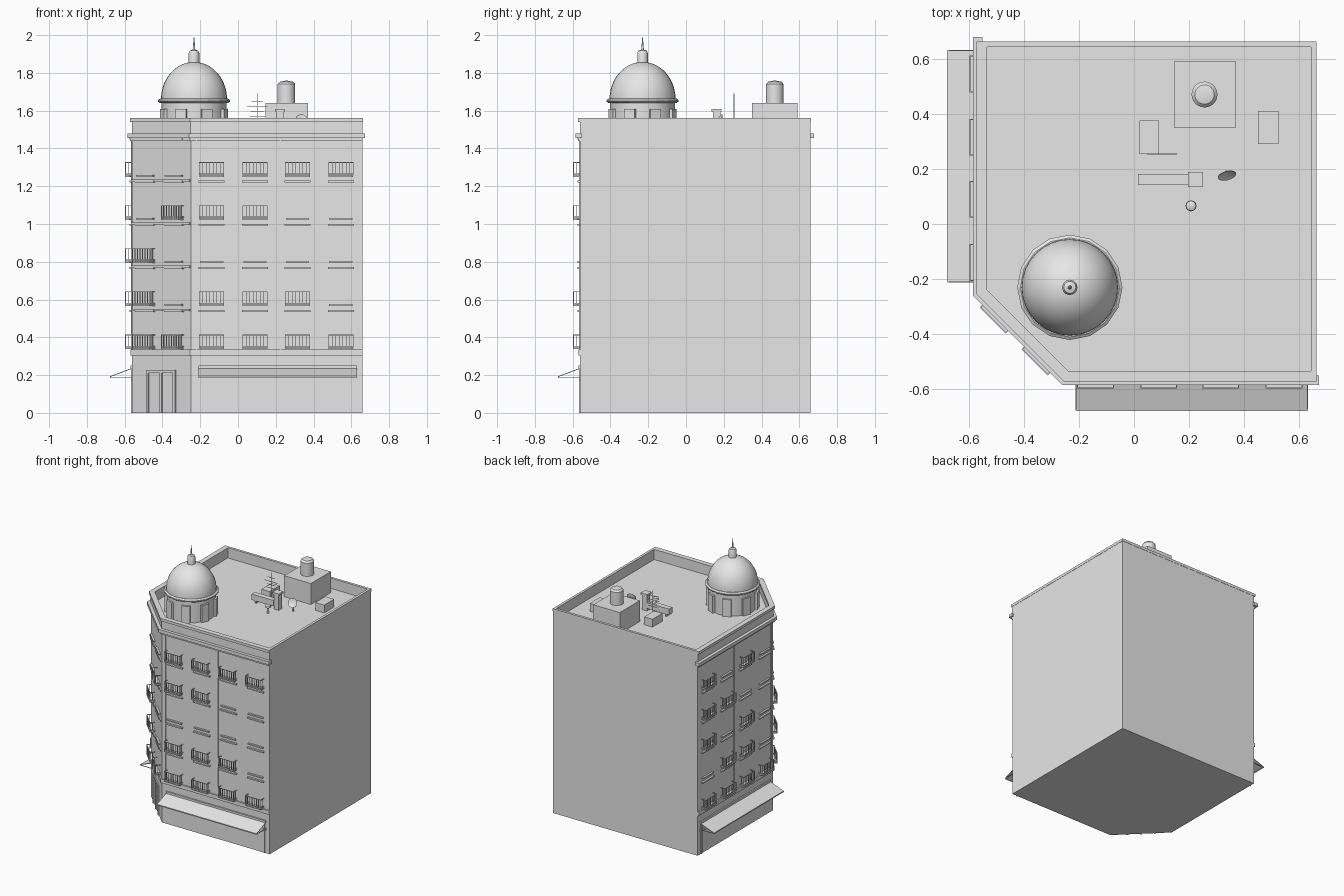
import bpy, bmesh, math
from mathutils import Matrix, Vector

if "Cube" in bpy.data.objects:
    bpy.data.objects.remove(bpy.data.objects["Cube"], do_unlink=True)

stone = bpy.data.materials.new("pale_grey")
stone.use_nodes = True
GREY = (0.8, 0.8, 0.8, 1)
stone.diffuse_color = GREY
stone.node_tree.nodes["Principled BSDF"].inputs["Base Color"].default_value = GREY

WALL, FAR, CUT, ROOF = -0.56, 0.66, -0.81, 1.48
I = Matrix.Identity(4)


def finish(name, bm, smooth=False):
    bmesh.ops.recalc_face_normals(bm, faces=bm.faces)
    me = bpy.data.meshes.new(name)
    bm.to_mesh(me)
    bm.free()
    me.materials.append(stone)
    ob = bpy.data.objects.new(name, me)
    bpy.context.collection.objects.link(ob)
    if smooth:
        bpy.ops.object.select_all(action="DESELECT")
        ob.select_set(True)
        bpy.context.view_layer.objects.active = ob
        bpy.ops.object.shade_smooth_by_angle(angle=math.radians(35))
    return ob


def box(bm, m, x, y, z):
    """Box from (min, max) pairs, placed by matrix m."""
    c = Vector([(a + b) / 2 for a, b in (x, y, z)])
    s = [b - a for a, b in (x, y, z)]
    bmesh.ops.create_cube(bm, size=1, matrix=m @ Matrix.Translation(c) @ Matrix.Diagonal((*s, 1)))


def footprint(d, back=0):
    """Corner-cut plan: street sides pushed out by d, rear sides by back."""
    s, f = WALL - d, FAR + back
    t = CUT - d * math.sqrt(2) - s
    return [(f, s), (f, f), (s, f), (s, t), (t, s)]


def prism(name, d, z0, z1, inner=None, back=0):
    """Solid slab on the plan, or a ring when inner offsets are given."""
    bm = bmesh.new()
    loops = [[bm.verts.new((x, y, z)) for x, y in footprint(d, back)] for z in (z0, z1)]
    if inner:
        loops += [[bm.verts.new((x, y, z)) for x, y in footprint(*inner)] for z in (z1, z0)]
    else:
        bm.faces.new(loops[0])
        bm.faces.new(loops[1])
    n = len(loops)
    for k in range(n if inner else 1):
        a, b = loops[k], loops[(k + 1) % n]
        for i in range(5):
            j = (i + 1) % 5
            bm.faces.new((a[i], a[j], b[j], b[i]))
    return finish(name, bm)


def lathe(name, cx, cy, profile, segs=24, smooth=True):
    bm = bmesh.new()
    vs = [bm.verts.new((r, 0, z)) for r, z in profile]
    es = [bm.edges.new(p) for p in zip(vs, vs[1:])]
    bmesh.ops.spin(bm, geom=vs + es, axis=(0, 0, 1), cent=(0, 0, 0),
                   angle=math.tau, steps=segs, use_duplicate=False)
    bmesh.ops.remove_doubles(bm, verts=bm.verts, dist=1e-5)
    bmesh.ops.translate(bm, verts=bm.verts, vec=(cx, cy, 0))
    return finish(name, bm, smooth)


# Main block, belts, cornice and parapet
prism("building_body", 0, 0, 1.47)
prism("ground_floor_belt", 0.01, 0.305, 0.335)
prism("cornice", 0.025, 1.455, ROOF)
prism("cornice_moulding", 0.012, 1.44, 1.455)
prism("parapet", 0.002, ROOF, 1.54, inner=(-0.022, -0.015))
prism("parapet_cap", 0.012, 1.54, 1.56, inner=(-0.026, -0.017), back=0.002)
bm = bmesh.new()
box(bm, I, (FAR - 0.02, FAR + 0.012), (WALL - 0.025, WALL + 0.01), (1.455, ROOF))
box(bm, I, (WALL - 0.025, WALL + 0.01), (FAR - 0.02, FAR + 0.018), (1.455, ROOF))
finish("cornice_ends", bm)


# Facade frames: local x runs along the wall, local -y points outward
def frame(x, y, deg):
    return Matrix.Translation((x, y, 0)) @ Matrix.Rotation(math.radians(deg), 4, "Z")


FRONT, LEFT = frame(0, WALL, 0), frame(WALL, 0, -90)
CORNER = frame(CUT / 2, CUT / 2, -45)
COLS = [-0.14, 0.09, 0.315, 0.545]

# For each facade: column positions, and the columns with balconies per floor
FACADES = {
    "front": (FRONT, COLS, ["0123", "012", "", "01", "0123"]),
    "left": (LEFT, [-c for c in COLS], ["0123", "12", "13", "23", "13"]),
    "corner": (CORNER, [-0.115, 0.1], ["01", "0", "0", "1", ""]),
}


def balcony(slab, rail, m, u, z):
    w, d, t, h = 0.065, 0.038, 0.002, 0.068
    box(slab, m, (u - w, u + w), (-d, 0), (z - 0.008, z))
    for zz in (z + 0.008, z + h):
        box(rail, m, (u - w, u + w), (-d, -d + 2 * t), (zz - t, zz + t))
        for s in (-w, w):
            box(rail, m, (u + s - t, u + s + t), (-d, 0), (zz - t, zz + t))
    for i in range(8):
        x = u - w + 2 * w * i / 7
        box(rail, m, (x - t, x + t), (-d, -d + 2 * t), (z, z + h))
    for s in (-w, w):
        box(rail, m, (u + s - t, u + s + t), (-d / 2 - t, -d / 2 + t), (z, z + h))


for name, (m, cols, floors) in FACADES.items():
    trim, slab, rail = bmesh.new(), bmesh.new(), bmesh.new()
    for i, row in enumerate(floors):
        z = 0.345 + 0.228 * i
        for k, u in enumerate(cols):
            box(trim, m, (u - 0.068, u + 0.068), (-0.014, 0), (z + 0.19, z + 0.2))
            if str(k) in row:
                balcony(slab, rail, m, u, z)
            elif i:
                box(trim, m, (u - 0.062, u + 0.062), (-0.014, 0), (z - 0.006, z + 0.003))
    finish(name + "_sills_and_lintels", trim)
    finish(name + "_balcony_floors", slab)
    finish(name + "_balcony_railings", rail)

# Floor ledges and doorway on the cut corner
bm = bmesh.new()
for i in range(1, 5):
    z = 0.317 + 0.228 * i
    box(bm, CORNER, (-0.22, 0.22), (-0.01, 0), (z - 0.006, z + 0.006))
finish("corner_ledges", bm)
bm = bmesh.new()
for u in (-0.1, 0, 0.1):
    box(bm, CORNER, (u - 0.008, u + 0.008), (-0.008, 0), (0, 0.21))
box(bm, CORNER, (-0.108, 0.108), (-0.008, 0), (0.21, 0.226))
finish("corner_door_frame", bm)

# Shop fronts: awning, sign rail, side pillar and drainpipe
for name, m, s in (("front", FRONT, 1), ("left", LEFT, -1)):
    def span(a, b):
        return tuple(sorted((s * a, s * b)))
    wide = span(-0.21, 0.63)
    bm = bmesh.new()
    tilt = m @ Matrix.Translation((0, 0, 0.236)) @ Matrix.Rotation(math.atan2(0.044, 0.117), 4, "X")
    box(bm, tilt, wide, (-0.124, 0), (-0.002, 0.002))
    box(bm, m, wide, (-0.118, -0.115), (0.186, 0.194))
    for x in wide:
        box(bm, m, (x - 0.002, x + 0.002), (-0.117, 0), (0.187, 0.191))
    finish(name + "_awning", bm)
    bm = bmesh.new()
    box(bm, m, wide, (-0.01, 0), (0.235, 0.25))
    box(bm, m, wide, (-0.006, 0), (0.17, 0.185))
    box(bm, m, span(0.612, 0.622), (-0.006, 0), (0, 0.235))
    finish(name + "_shop_trim", bm)
    bm = bmesh.new()
    for u in (-0.22, 0.225):
        box(bm, m, span(u - 0.003, u + 0.003), (-0.006, 0), (0.335, 1.455))
    finish(name + "_drainpipes", bm)

# Domed turret
TX, TY = -0.233, -0.23
lathe("turret_drum", TX, TY, [(0, ROOF), (0.172, ROOF), (0.172, 1.645), (0, 1.645)], 16)
lathe("turret_ring", TX, TY, [(0, 1.64), (0.18, 1.64), (0.191, 1.648), (0.191, 1.656),
                              (0.18, 1.664), (0, 1.664)], 16, False)
arc = [(0.175 * math.cos(a), 1.66 + 0.198 * math.sin(a))
       for a in (math.pi / 2 * i / 12 for i in range(13))]
lathe("turret_dome", TX, TY, arc, 32)
lathe("turret_spire", TX, TY, [(0, 1.84), (0.028, 1.84), (0.028, 1.905), (0.022, 1.918),
                               (0.007, 1.922), (0.004, 1.96), (0, 2.0)], 12)
bm = bmesh.new()
for i in range(8):
    m = frame(TX, TY, 22.5 + 45 * i)
    box(bm, m, (0.14, 0.183), (-0.03, 0.03), (ROOF, 1.61))
finish("turret_pilasters", bm)

# Rooftop equipment
bm = bmesh.new()
box(bm, I, (0.145, 0.37), (0.35, 0.59), (ROOF, 1.64))
finish("roof_house", bm)
lathe("water_tank", 0.256, 0.47, [(0, 1.64), (0.047, 1.64), (0.047, 1.74), (0.035, 1.753), (0, 1.76)])
bm = bmesh.new()
box(bm, I, (0.02, 0.09), (0.255, 0.375), (ROOF, 1.54))
box(bm, I, (0.45, 0.525), (0.29, 0.41), (ROOF, 1.54))
finish("air_conditioners", bm)
bm = bmesh.new()
box(bm, I, (0.015, 0.2), (0.142, 0.182), (1.5, 1.545))
for x in (0.04, 0.15):
    box(bm, I, (x, x + 0.01), (0.147, 0.177), (ROOF, 1.5))
box(bm, I, (0.203, 0.243), (0.142, 0.182), (ROOF, 1.595))
box(bm, I, (0.196, 0.25), (0.135, 0.189), (1.595, 1.61))
finish("vent_duct", bm)
lathe("vent_pipe", 0.207, 0.066, [(0, ROOF), (0.008, ROOF), (0.008, 1.52), (0.02, 1.525),
                                  (0.018, 1.54), (0, 1.55)], 12)
bm = bmesh.new()
box(bm, I, (0.1, 0.104), (0.252, 0.256), (ROOF, 1.69))
for z, w in ((1.57, 0.04), (1.595, 0.035), (1.62, 0.055), (1.65, 0.03)):
    box(bm, I, (0.102 - w, 0.102 + w), (0.2525, 0.2555), (z - 0.0015, z + 0.0015))
finish("aerial", bm)

# Satellite dish on a post
lathe("dish_post", 0.335, 0.19, [(0, ROOF), (0.005, ROOF), (0.005, 1.55), (0, 1.55)], 8)
dish = lathe("satellite_dish", 0, 0, [(0, 0), (0.02, 0.003), (0.034, 0.01), (0.034, 0.012),
                                      (0.02, 0.006), (0, 0.003)], 20)
dish.matrix_world = Matrix.Translation((0.335, 0.185, 1.545)) @ Matrix.Rotation(
    math.radians(15), 4, "Z") @ Matrix.Rotation(math.radians(62), 4, "X")
